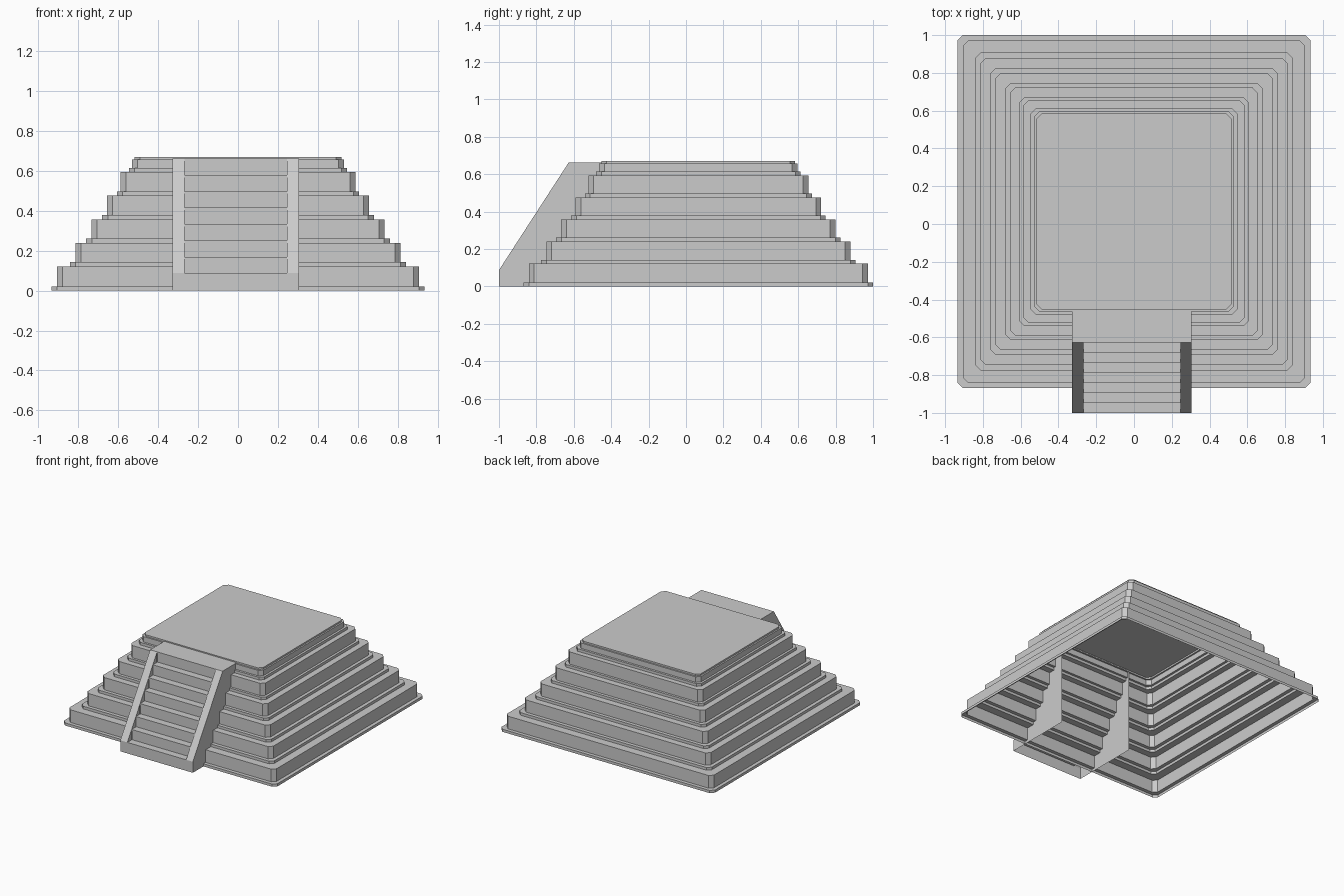
import bpy
import bmesh

if "Cube" in bpy.data.objects:
    bpy.data.objects.remove(bpy.data.objects["Cube"], do_unlink=True)

stone = bpy.data.materials.new("grey stone")
grey = (0.6, 0.6, 0.6, 1)
stone.use_nodes = True
stone.diffuse_color = grey
stone.node_tree.nodes["Principled BSDF"].inputs["Base Color"].default_value = grey


def finish(bm, name):
    mesh = bpy.data.meshes.new(name)
    bm.to_mesh(mesh)
    bm.free()
    mesh.materials.append(stone)
    obj = bpy.data.objects.new(name, mesh)
    bpy.context.scene.collection.objects.link(obj)
    return obj


def sheet(bm, corners):
    bm.faces.new([bm.verts.new(c) for c in corners])


# Terraced body: a hollow stepped shell, open underneath
CENTRE_Y = 0.066
CHAMFER = 0.028


def ring(bm, half, z):
    a, b = half, half - CHAMFER
    pts = [(a, -b), (a, b), (b, a), (-b, a), (-a, b), (-a, -b), (-b, -a), (b, -a)]
    return [bm.verts.new((x, y + CENTRE_Y, z)) for x, y in pts]


# Each terrace: plinth half width, wall half width, bottom, plinth top, wall top
plinths = [0.934, 0.841, 0.76, 0.68, 0.607, 0.547]
walls = [0.906, 0.813, 0.733, 0.656, 0.588, 0.53]
profile = []
for i, (plinth, wall) in enumerate(zip(plinths, walls)):
    low = i * 0.118 + (0.003 if i else 0)
    high = (i + 1) * 0.118 + 0.003 if i < 5 else 0.657
    profile += [(plinth, low), (plinth, low + 0.021), (wall, low + 0.021), (wall, high)]
profile += [(0.518, 0.657), (0.518, 0.67)]

bm = bmesh.new()
rings = [ring(bm, half, z) for half, z in profile]
for lower, upper in zip(rings, rings[1:]):
    for k in range(8):
        n = (k + 1) % 8
        bm.faces.new((lower[k], lower[n], upper[n], upper[k]))
bm.faces.new(rings[-1])
finish(bm, "terraces")

# Staircase dimensions
LEFT, RIGHT = 0.305, -0.329
INNER_LEFT, INNER_RIGHT = 0.246, -0.268
FRONT, CREST, BACK = -1.0, -0.628, -0.45
FOOT, TOP = 0.087, 0.661
STEPS = 7
RUN, RISE = (CREST - FRONT) / STEPS, (TOP - FOOT) / STEPS

# Step line with a thin nosing over each riser
steps = [(FRONT, FOOT)]
for i in range(1, STEPS + 1):
    y, z = FRONT + i * RUN, FOOT + i * RISE
    steps += [(y + 0.004, z - RISE), (y + 0.004, z - 0.013), (y, z - 0.013), (y, z)]

bm = bmesh.new()
for (y0, z0), (y1, z1) in zip(steps, steps[1:]):
    sheet(bm, [(INNER_RIGHT, y0, z0), (INNER_LEFT, y0, z0),
               (INNER_LEFT, y1, z1), (INNER_RIGHT, y1, z1)])
bmesh.ops.remove_doubles(bm, verts=bm.verts, dist=0.0001)
finish(bm, "stair_steps")

# Front wall and top landing of the staircase
for name, (y0, z0), (y1, z1) in [("stair_front", (FRONT, 0), (FRONT, FOOT)),
                                 ("stair_landing", (CREST, TOP), (BACK, TOP))]:
    bm = bmesh.new()
    sheet(bm, [(RIGHT, y0, z0), (LEFT, y0, z0), (LEFT, y1, z1), (RIGHT, y1, z1)])
    finish(bm, name)

# Sloping side rails: outer cheek, sloped cap, inner cheek down to the steps
for name, outer, inner in [("left_rail", LEFT, INNER_LEFT), ("right_rail", RIGHT, INNER_RIGHT)]:
    bm = bmesh.new()
    cheek = [(outer, FRONT, 0), (outer, BACK, 0), (outer, BACK, TOP),
             (outer, CREST, TOP), (outer, FRONT, FOOT)]
    cap = [(outer, FRONT, FOOT), (outer, CREST, TOP), (inner, CREST, TOP), (inner, FRONT, FOOT)]
    if outer < 0:
        cheek.reverse()
        cap.reverse()
    sheet(bm, cheek)
    sheet(bm, cap)
    for i in range(STEPS):
        y, z = FRONT + i * RUN, FOOT + i * RISE
        tri = [(inner, y, z), (inner, y + RUN, z), (inner, y + RUN, z + RISE)]
        sheet(bm, tri if outer < 0 else tri[::-1])
    bmesh.ops.remove_doubles(bm, verts=bm.verts, dist=0.0001)
    finish(bm, name)
